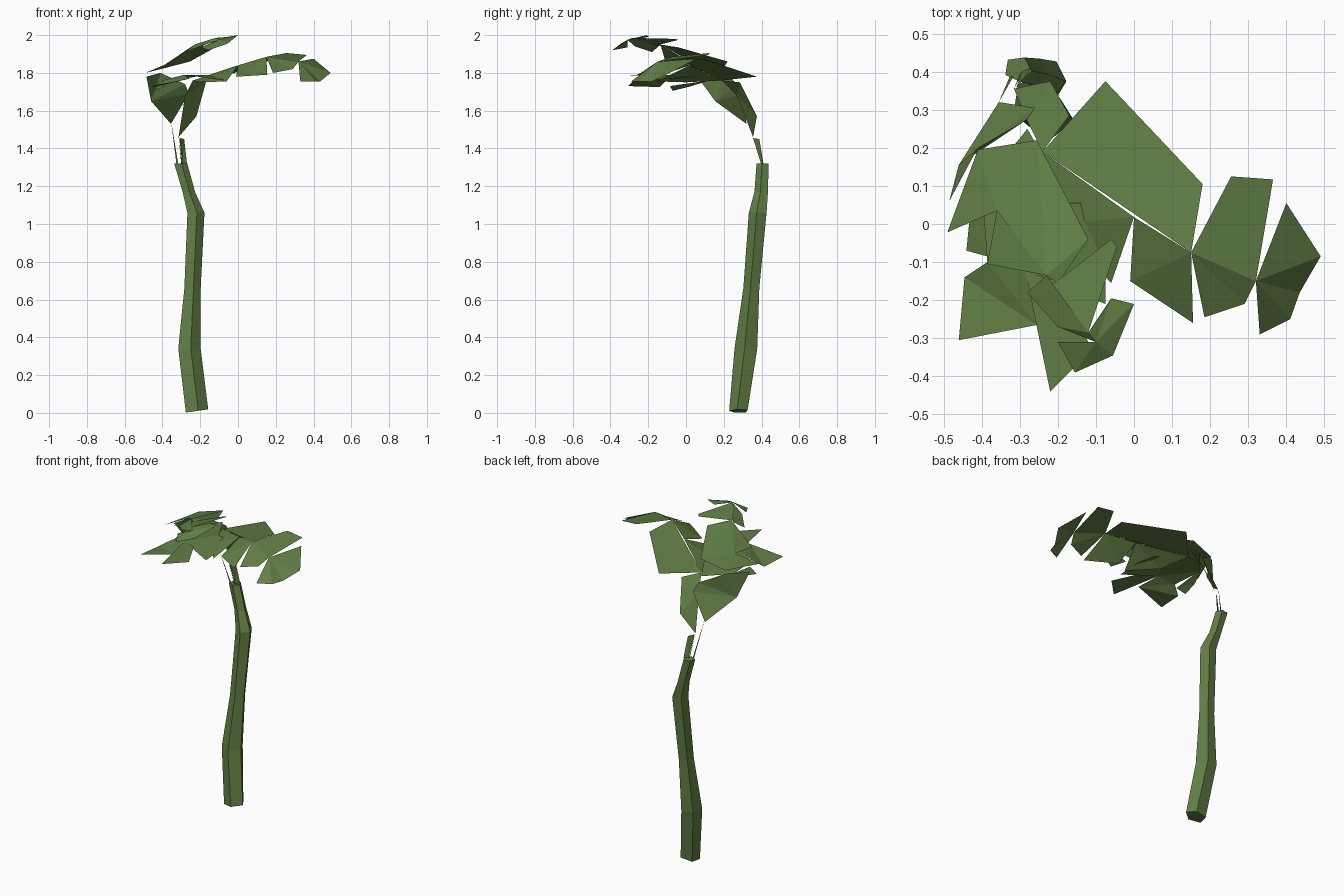
import bpy, bmesh, math
from mathutils import Vector

cube = bpy.data.objects.get("Cube")
if cube:
    bpy.data.objects.remove(cube, do_unlink=True)

green = bpy.data.materials.new("leaf_green")
green.use_nodes = True
green.diffuse_color = (0.12, 0.21, 0.06, 1)
green.node_tree.nodes["Principled BSDF"].inputs["Base Color"].default_value = (0.12, 0.21, 0.06, 1)


def finish(name, bm):
    mesh = bpy.data.meshes.new(name)
    bm.to_mesh(mesh)
    bm.free()
    mesh.materials.append(green)
    obj = bpy.data.objects.new(name, mesh)
    bpy.context.collection.objects.link(obj)
    return obj


def leaf(name, *points):
    """One flat blade, folded where its outline is not planar."""
    bm = bmesh.new()
    face = bm.faces.new([bm.verts.new(p) for p in points])
    face.normal_update()
    if face.normal.z < 0:
        face.normal_flip()
    bmesh.ops.triangulate(bm, faces=bm.faces[:])
    finish(name, bm)


# Stem: five-sided rings along a bent path (x, y, z, x radius, y radius)
SIDES = 5
path = [(-.22, .28, .01, .063, .052), (-.26, .32, .34, .063, .064),
        (-.243, .348, .66, .046, .045), (-.225, .382, 1.06, .048, .05),
        (-.262, .4, 1.17, .035, .038), (-.305, .407, 1.32, .037, .034)]
bm = bmesh.new()
rings = []
for x, y, z, rx, ry in path:
    turn = [math.tau * (i + .5) / SIDES - math.pi / 4 for i in range(SIDES)]
    rings.append([bm.verts.new((x + rx * math.cos(a), y + ry * math.sin(a), z)) for a in turn])
for low, high in zip(rings, rings[1:]):
    for i in range(SIDES):
        j = (i + 1) % SIDES
        bm.faces.new((low[i], low[j], high[j], high[i]))
bm.faces.new(rings[0][::-1])
bm.faces.new(rings[-1])
for v in rings[0]:
    v.co.z = max(0, .01 + (v.co.x + .22) * .15)
finish("stem", bm)

# Stalks: narrow blades joining the stem and fronds
leaf("left_stalk", (-.325, .39, 1.31), (-.315, .39, 1.31), (-.355, .32, 1.55))
leaf("middle_stalk", (-.3, .395, 1.31), (-.295, .395, 1.31), (-.315, .355, 1.47))
leaf("right_stalk", (-.295, .4, 1.31), (-.27, .41, 1.32), (-.285, .388, 1.45), (-.31, .355, 1.455))

# Left frond: spine points shared by its leaflets
base, a, b, c, d, tip = [Vector(p) for p in (
    (-.24, .19, 1.76), (0, .018, 1.84), (.15, -.075, 1.885),
    (.32, -.15, 1.86), (.4, .055, 1.875), (.49, -.085, 1.8))]
leaf("left_frond_back_inner", base, b, (.18, .105, 1.87), (-.075, .375, 1.78))
leaf("left_frond_front_inner", base, a, (-.06, -.155, 1.755), (-.2, 0, 1.75))
leaf("left_frond_front_middle", a, b, (.155, -.26, 1.79), (-.01, -.15, 1.78))
leaf("left_frond_back_outer", b, c, (.365, .117, 1.895), (.255, .125, 1.905))
leaf("left_frond_front_outer", b, c, (.29, -.21, 1.82), (.185, -.245, 1.8))
leaf("left_frond_tip", c, d, tip, (.435, -.18, 1.755), (.41, -.25, 1.755), (.33, -.29, 1.755))

# Hanging leaves at the back, over the stem
leaf("hanging_leaf_left", (-.315, .355, 1.46), (-.22, .375, 1.57), (-.17, .285, 1.75),
     base, (-.28, .27, 1.68))
leaf("hanging_leaf_right", (-.355, .32, 1.53), (-.46, .155, 1.65), (-.485, .06, 1.78),
     (-.41, .2, 1.8), (-.28, .275, 1.74), (-.26, .305, 1.69))

# Lower front frond
root, mid = Vector((-.28, .25, 1.77)), Vector((-.285, -.125, 1.79))
leaf("lower_frond_right_inner", root, mid, (-.385, -.1, 1.76), (-.4, .1, 1.76))
leaf("lower_frond_left_inner", root, (-.17, .055, 1.79), (-.12, .055, 1.78),
     (-.075, -.06, 1.77), (-.075, -.21, 1.76), mid)
leaf("lower_frond_right_small", (-.39, .12, 1.76), (-.43, .03, 1.73),
     (-.44, -.07, 1.705), (-.385, -.085, 1.73))
leaf("lower_frond_right_outer", mid, (-.385, -.1, 1.765), (-.445, -.14, 1.725),
     (-.46, -.305, 1.73), (-.255, -.265, 1.77))
leaf("lower_frond_tip", mid, (-.22, -.44, 1.785), (-.11, -.33, 1.785), (-.2, -.15, 1.79))

# Upper frond, rising toward its tip
joint, crest = Vector((-.23, -.135, 1.95)), Vector((-.12, -.285, 1.985))
leaf("upper_frond_right_inner", (-.255, .22, 1.86), (-.41, .195, 1.82), (-.49, -.022, 1.8),
     (-.36, .035, 1.855), joint)
leaf("upper_frond_right_lower", (-.36, .035, 1.85), (-.385, -.105, 1.845), joint)
leaf("upper_frond_left_inner", (-.255, .22, 1.86), joint, (-.2, -.155, 1.945), (-.12, -.04, 1.935))
leaf("upper_frond_left_outer", (-.215, -.16, 1.945), (-.06, -.04, 1.975),
     (-.045, -.06, 1.98), crest)
leaf("upper_frond_right_outer", joint, (-.28, -.18, 1.91), (-.2, -.27, 1.94), (-.1, -.31, 1.975), crest)
leaf("upper_frond_tip_left", crest, (-.06, -.195, 1.99), (0, -.21, 2), (-.055, -.345, 1.955), (-.1, -.31, 1.975))
leaf("upper_frond_tip_right", (-.1, -.31, 1.975), (-.2, -.31, 1.935), (-.155, -.39, 1.92), (-.055, -.345, 1.955))
